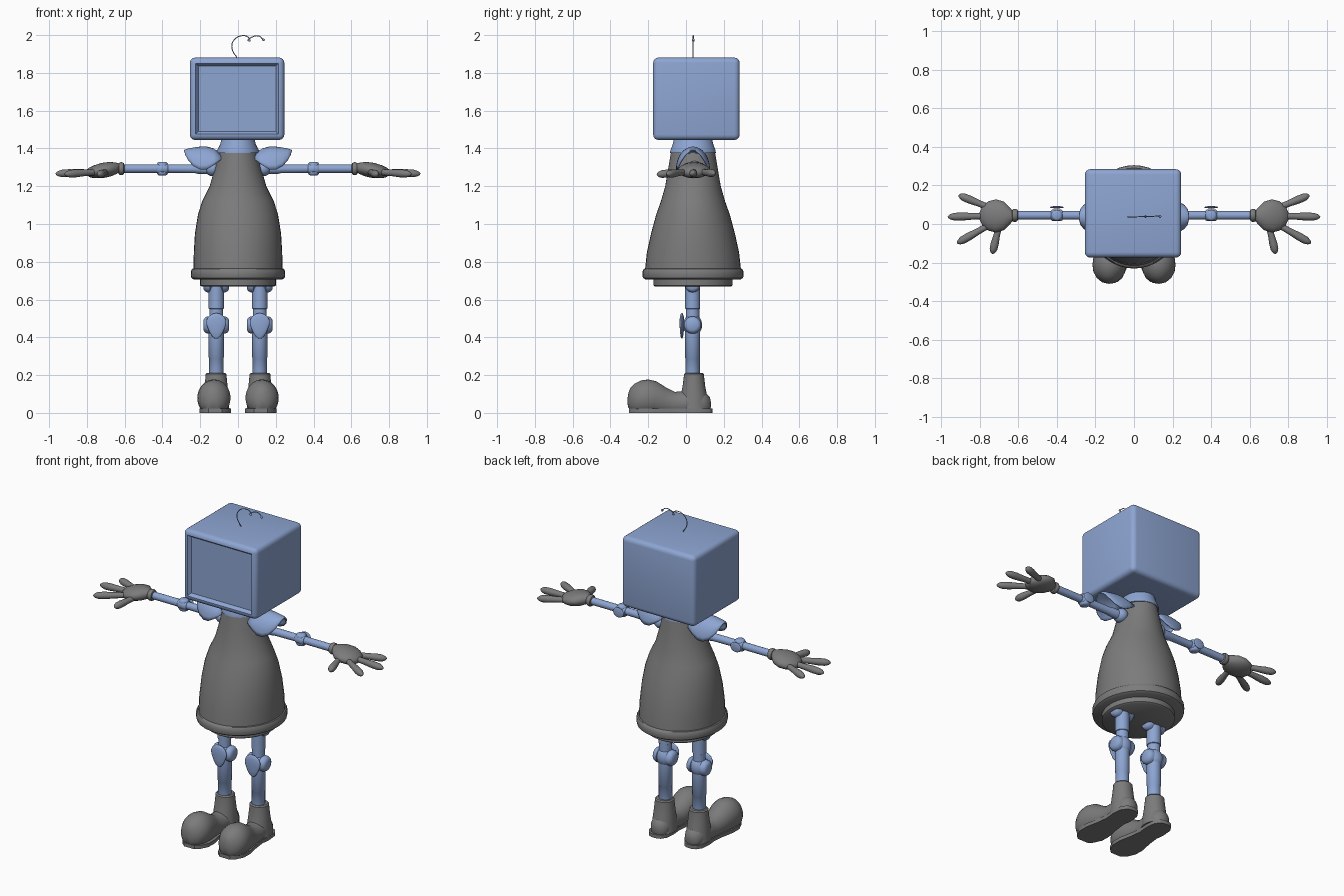
import bpy, bmesh, math
from mathutils import Vector

cube = bpy.data.objects.get("Cube")
if cube:
    bpy.data.objects.remove(cube, do_unlink=True)


def material(name, rgb):
    m = bpy.data.materials.new(name)
    m.use_nodes = True
    m.diffuse_color = (*rgb, 1)
    m.node_tree.nodes["Principled BSDF"].inputs["Base Color"].default_value = (*rgb, 1)
    return m


BLUE = material("soft_blue", (.27, .38, .65))
GREY = material("mid_grey", (.2, .2, .2))
MID_Y = .037


def finish(name, bm, mat, angle=40):
    bmesh.ops.recalc_face_normals(bm, faces=bm.faces)
    mesh = bpy.data.meshes.new(name)
    bm.to_mesh(mesh)
    bm.free()
    mesh.materials.append(mat)
    mesh.polygons.foreach_set("use_smooth", [True] * len(mesh.polygons))
    mesh.set_sharp_from_angle(angle=math.radians(angle))
    ob = bpy.data.objects.new(name, mesh)
    bpy.context.collection.objects.link(ob)
    return ob


def skin(bm, rows, closed):
    """Bridge successive rows of vertices with quads."""
    n = len(rows[0])
    for a, b in zip(rows, rows[1:]):
        for i in range(n if closed else n - 1):
            j = (i + 1) % n
            bm.faces.new((a[i], a[j], b[j], b[i]))


def tube(name, rings, mat, n=28, floor=None):
    """Loft ellipses; each ring is (centre, side radius, up radius)."""
    bm = bmesh.new()
    axis = (Vector(rings[-1][0]) - Vector(rings[0][0])).normalized()
    if abs(axis.z) > .9:
        side, up = Vector((1, 0, 0)), Vector((0, 1, 0))
    else:
        side = axis.cross(Vector((0, 0, 1))).normalized()
        up = side.cross(axis)
    rows = []
    for c, a, b in rings:
        row = []
        for i in range(n):
            t = math.tau * i / n
            p = Vector(c) + side * a * math.cos(t) + up * b * math.sin(t)
            if floor is not None:
                p.z = max(p.z, floor)
            row.append(bm.verts.new(p))
        rows.append(row)
    skin(bm, rows, True)
    bm.faces.new(rows[0])
    bm.faces.new(rows[-1])
    return finish(name, bm, mat)


def lathe(name, profile, mat, x=0, y=MID_Y):
    return tube(name, [((x, y, z), a, b) for z, a, b in profile], mat, 40)


def rod(name, p, q, profile, mat, n=20):
    """Round rod from p to q; profile is (fraction, radius)."""
    p, q = Vector(p), Vector(q)
    return tube(name, [(p.lerp(q, f), r, r) for f, r in profile], mat, n)


def ball(name, centre, radii, mat):
    bm = bmesh.new()
    bmesh.ops.create_uvsphere(bm, u_segments=24, v_segments=14, radius=1)
    bmesh.ops.scale(bm, vec=radii, verts=bm.verts)
    bmesh.ops.translate(bm, vec=centre, verts=bm.verts)
    return finish(name, bm, mat)


def hinge(name, centre, axis, half, r, mat):
    """Joint drum with two rounded end discs."""
    c, d = Vector(centre), Vector(axis) * half
    rod(name, c - d, c + d, [(0, r * .6), (.05, r * .85), (.15, r), (.26, r), (.28, r * .85),
                             (.72, r * .85), (.74, r), (.85, r), (.95, r * .85), (1, r * .6)], mat, 24)


# Head: rounded box with a recessed screen on the front
bm = bmesh.new()
bmesh.ops.create_cube(bm, size=1)
bmesh.ops.scale(bm, vec=(.5, .458, .436), verts=bm.verts)
bmesh.ops.translate(bm, vec=(-.005, .055, 1.663), verts=bm.verts)
bmesh.ops.bevel(bm, geom=bm.edges[:], offset=.028, segments=4, profile=.5, affect='EDGES')
bm.normal_update()
front = min(bm.faces, key=lambda f: f.calc_center_median().y - f.calc_area())
bmesh.ops.inset_region(bm, faces=[front], thickness=.004)
bmesh.ops.inset_region(bm, faces=[front], thickness=.02, depth=-.02)
finish("head", bm, BLUE, 35)

# Antenna: thin curled wire with small end beads
wires = {
    "antenna_main": [(0, 1.87), (-.033, 1.94), (-.015, 1.98), (.025, 1.997), (.056, 1.987), (.06, 1.972)],
    "antenna_tip": [(.05, 1.972), (.075, 1.99), (.11, 1.995), (.135, 1.975)],
}
for name, pts in wires.items():
    cu = bpy.data.curves.new(name, 'CURVE')
    cu.dimensions = '3D'
    cu.bevel_depth = .0025
    cu.bevel_resolution = 2
    sp = cu.splines.new('BEZIER')
    sp.bezier_points.add(len(pts) - 1)
    for bp, (x, z) in zip(sp.bezier_points, pts):
        bp.co = (x, MID_Y + .03 * max(x, 0), z)
        bp.handle_left_type = bp.handle_right_type = 'AUTO'
    cu.materials.append(BLUE)
    bpy.context.collection.objects.link(bpy.data.objects.new(name, cu))
    ball(name + "_bead", (pts[-1][0], MID_Y + .002, pts[-1][1]), (.007, .007, .007), BLUE)

# Neck, bell-shaped body, hem and base plate
lathe("neck", [(1.375, .112, .121), (1.39, .111, .12), (1.42, .095, .108), (1.46, .085, .098)], BLUE)
lathe("body", [(.75, .236, .255), (.85, .234, .244), (.95, .228, .222), (1.05, .212, .195),
               (1.12, .19, .17), (1.2, .15, .147), (1.3, .122, .13), (1.385, .1, .116)], GREY)
lathe("hem", [(.705, .232, .25), (.715, .247, .265), (.73, .25, .268), (.75, .249, .267),
              (.762, .243, .26), (.765, .234, .252)], GREY)
lathe("base_plate", [(.668, .19, .2), (.675, .2, .21), (.71, .2, .21)], GREY)

for s, label in ((1, "left_"), (-1, "right_")):
    # Shoulder pad: open arched shell over the arm
    bm = bmesh.new()
    rows = []
    for x, half, top, low in ((.09, .075, 1.375, 1.34), (.13, .085, 1.4, 1.31), (.165, .09, 1.41, 1.29),
                              (.2, .088, 1.41, 1.288), (.235, .078, 1.405, 1.305),
                              (.262, .062, 1.4, 1.335), (.279, .04, 1.395, 1.365), (.286, .01, 1.392, 1.388)):
        angles = [math.pi * i / 16 for i in range(17)]
        rows.append([bm.verts.new((s * x, MID_Y + half * math.cos(t), low + (top - low) * math.sin(t)))
                     for t in angles])
    skin(bm, rows, False)
    pad = finish(label + "shoulder_pad", bm, BLUE, 60)
    pad.modifiers.new("thickness", 'SOLIDIFY').thickness = .006

    # Arm with shoulder ball and elbow joint
    ay, az = .045, 1.293
    ball(label + "shoulder_ball", (s * .135, ay, az), (.04, .045, .04), BLUE)
    rod(label + "upper_arm", (s * .1, ay, az - .002), (s * .38, ay, az),
        [(0, .028), (.4, .026), (.45, .023), (1, .022)], BLUE)
    rod(label + "forearm", (s * .42, ay, az), (s * .615, ay, az), [(0, .022), (1, .022)], BLUE)
    hinge(label + "elbow", (s * .4, ay, az), (0, 0, 1), .036, .029, BLUE)
    rod(label + "elbow_collar", (s * .37, ay, az), (s * .43, ay, az),
        [(0, .024), (.12, .03), (.88, .03), (1, .024)], BLUE)
    ball(label + "elbow_pad", (s * .4, ay + .042, az), (.036, .006, .03), BLUE)

    # Gloved hand with three fingers and a thumb
    rod(label + "cuff", (s * .602, ay, az), (s * .634, ay, az),
        [(0, .022), (.1, .03), (.35, .034), (.65, .034), (.9, .03), (1, .022)], GREY)
    palm = ((.625, .02, .02), (.645, .045, .03), (.675, .074, .038), (.715, .086, .04),
            (.755, .076, .035), (.785, .052, .026), (.8, .02, .012))
    tube(label + "palm", [((s * x, .042, 1.3 - (x - .625) * .18), a, b) for x, a, b in palm], GREY)
    shape = [(0, .016), (.35, .017), (.65, .021), (.83, .02), (.93, .014), (.98, .007), (1, .001)]
    for part, start, tip in (("back_finger", (.75, .085, 1.275), (.91, .15, 1.268)),
                             ("middle_finger", (.76, .042, 1.275), (.966, .037, 1.266)),
                             ("front_finger", (.75, -.005, 1.275), (.918, -.1, 1.264)),
                             ("thumb", (.7, -.01, 1.275), (.735, -.155, 1.262))):
        rod(label + part, (s * start[0], *start[1:]), (s * tip[0], *tip[1:]), shape, GREY, 16)

    # Leg with hip, knee and kneecap
    lx, ly = s * .115, .035
    rod(label + "thigh", (lx, ly, .49), (lx, ly, .69), [(0, .036), (.3, .036), (.31, .04), (1, .04)], BLUE)
    rod(label + "shin", (lx, ly, .19), (lx, ly, .44), [(0, .038), (.4, .038), (.41, .04), (1, .04)], BLUE)
    hinge(label + "hip", (lx, ly, .68), (1, 0, 0), .067, .042, BLUE)
    hinge(label + "knee", (lx, ly, .465), (1, 0, 0), .067, .046, BLUE)
    ball(label + "knee_ball", (lx, ly, .465), (.052, .05, .06), BLUE)
    lathe(label + "kneecap", [(.395, .008, .003), (.405, .022, .007), (.43, .037, .01), (.465, .051, .012),
                              (.49, .052, .012), (.51, .042, .01), (.524, .022, .006), (.528, .006, .002)],
          BLUE, lx, -.022)

    # Shoe: bulbous toe, low instep, heel, ankle and flat sole
    shoe = ((-.307, .012, .11, .07), (-.3, .038, .135, .03), (-.28, .064, .158, .0), (-.25, .082, .173, -.015),
            (-.215, .088, .178, -.02), (-.17, .084, .168, -.02), (-.12, .072, .137, -.02),
            (-.07, .062, .112, -.02), (-.02, .06, .115, -.02), (.04, .064, .13, -.02),
            (.09, .058, .11, -.02), (.118, .042, .085, -.02), (.13, .015, .05, .0))
    tube(label + "shoe", [((s * (.119 - y * .04), y, (hi + lo) / 2), w, (hi - lo) / 2)
                          for y, w, hi, lo in shoe], GREY, 32, .012)
    lathe(label + "ankle", [(.02, .07, .085), (.09, .066, .07), (.14, .061, .06), (.19, .056, .054),
                            (.205, .055, .053), (.212, .048, .046)], GREY, s * .116, .042)
    bm = bmesh.new()
    half = ((-.302, .035), (-.28, .06), (-.23, .083), (-.17, .084), (-.09, .068), (-.02, .06),
            (.04, .066), (.1, .06), (.13, .04), (.14, .018))
    outline = [(s * .121 + w, y) for y, w in half] + [(s * .121 - w, y) for y, w in reversed(half)]
    rows = [[bm.verts.new((x, y, z)) for x, y in outline] for z in (0, .022)]
    skin(bm, rows, True)
    for row in rows:
        bm.faces.new(row)
    finish(label + "sole", bm, GREY, 30)
